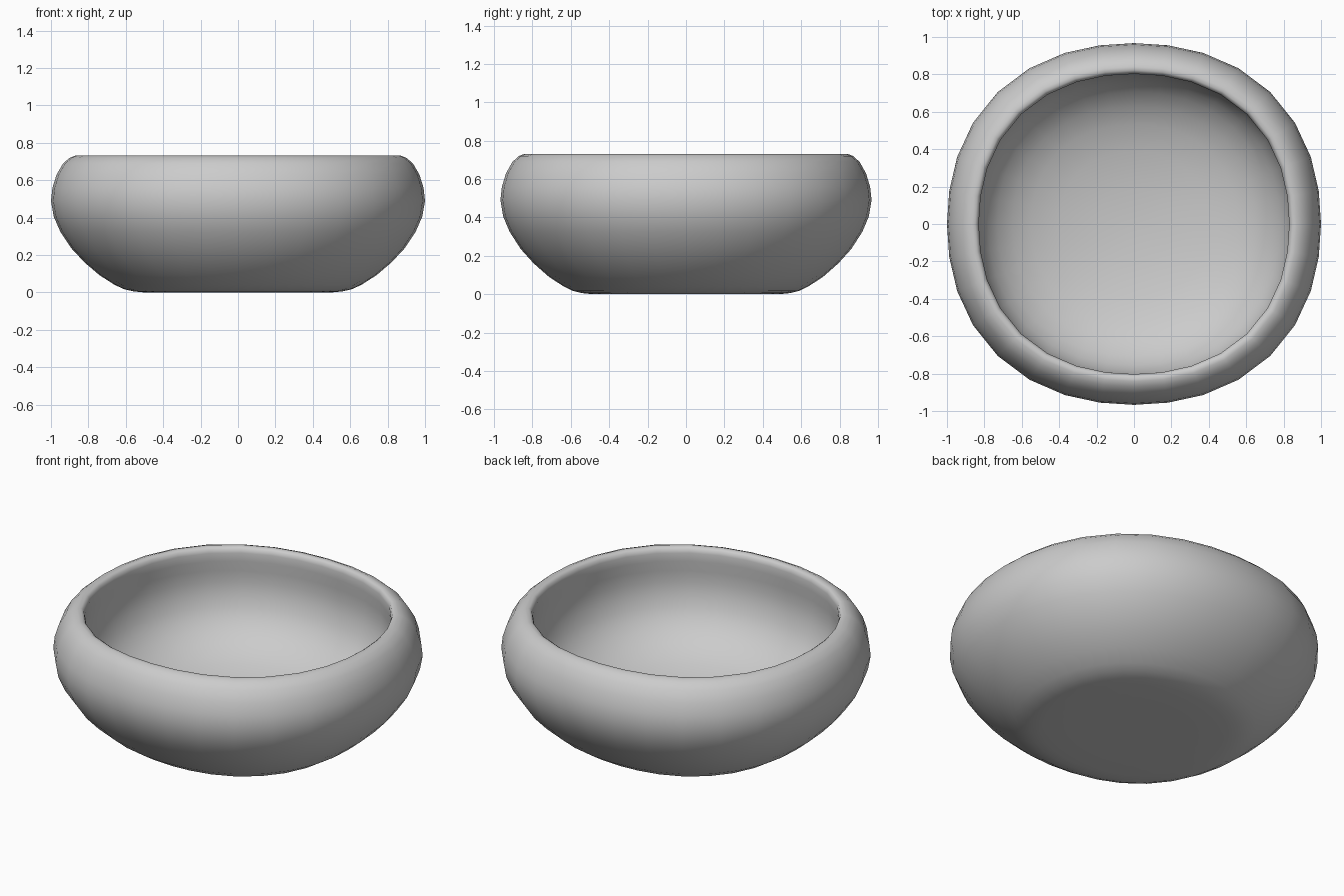
import bpy, bmesh, math

if "Cube" in bpy.data.objects:
    bpy.data.objects.remove(bpy.data.objects["Cube"])

SIDES = 32
Y_SCALE = 0.967

# Cross-section (radius, height): base centre -> outside -> lip -> inside -> floor centre
profile = [
    (0.30, 0.0), (0.50, 0.0), (0.56, 0.006), (0.61, 0.018), (0.66, 0.041),
    (0.74, 0.092), (0.82, 0.16), (0.89, 0.235), (0.95, 0.325), (0.985, 0.405),
    (1.00, 0.49), (0.992, 0.56), (0.97, 0.63), (0.935, 0.69), (0.90, 0.72),
    (0.87, 0.732), (0.85, 0.732), (0.836, 0.722), (0.83, 0.70), (0.832, 0.65),
    (0.838, 0.59), (0.842, 0.52), (0.832, 0.45), (0.81, 0.38), (0.78, 0.325),
    (0.73, 0.265), (0.65, 0.205), (0.55, 0.158), (0.40, 0.118), (0.20, 0.092),
]


def ring_point(r, z, i):
    """Slightly squared-off ellipse, fuller on the diagonals."""
    a = math.tau * i / SIDES
    full = r * (1 + 0.031 * math.sin(2 * a) ** 2)
    a -= 0.02 * math.sin(4 * a)
    return (full * math.cos(a), full * math.sin(a) * Y_SCALE, z)


bm = bmesh.new()
rings = [[bm.verts.new(ring_point(r, z, i)) for i in range(SIDES)]
         for r, z in profile]

# Walls
for low, high in zip(rings, rings[1:]):
    for i in range(SIDES):
        j = (i + 1) % SIDES
        bm.faces.new((low[i], low[j], high[j], high[i]))

# Underside and inner floor
for ring, z in ((rings[0], 0.0), (rings[-1], 0.085)):
    centre = bm.verts.new((0, 0, z))
    for i in range(SIDES):
        bm.faces.new((ring[i], ring[(i + 1) % SIDES], centre))
bmesh.ops.recalc_face_normals(bm, faces=bm.faces)
for f in bm.faces:
    f.smooth = True

mesh = bpy.data.meshes.new("bowl")
bm.to_mesh(mesh)
bm.free()
bowl = bpy.data.objects.new("bowl", mesh)
bpy.context.collection.objects.link(bowl)
